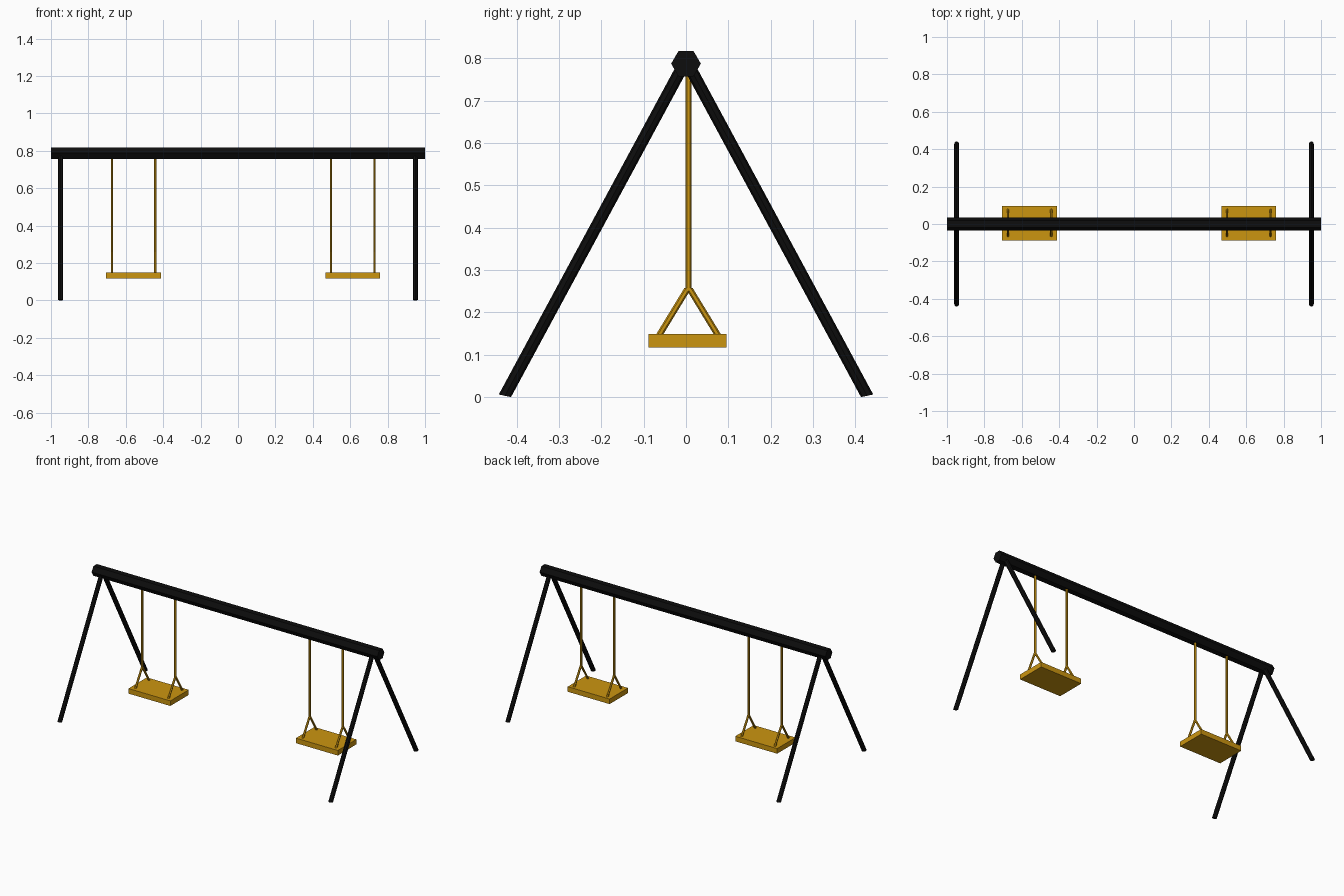
import bpy, bmesh
from math import sin, cos, tau
from mathutils import Vector

if "Cube" in bpy.data.objects:
    bpy.data.objects.remove(bpy.data.objects["Cube"])


def material(name, colour):
    m = bpy.data.materials.new(name)
    m.diffuse_color = colour
    m.use_nodes = True
    m.node_tree.nodes["Principled BSDF"].inputs["Base Color"].default_value = m.diffuse_color
    return m


BLACK = material("black paint", (0.004, 0.004, 0.004, 1))
YELLOW = material("yellow paint", (0.6, 0.3, 0.005, 1))


def bar(name, start, end, u, v, sides, mat):
    """Straight prism whose end rings are spanned by the half-axes u and v."""
    bm = bmesh.new()
    u, v = Vector(u), Vector(v)
    rings = [[bm.verts.new(Vector(p) + u * cos(tau * i / sides) + v * sin(tau * i / sides))
              for i in range(sides)] for p in (start, end)]
    for i in range(sides):
        j = (i + 1) % sides
        bm.faces.new((rings[0][i], rings[0][j], rings[1][j], rings[1][i]))
    for ring in rings:
        bm.faces.new(ring)
    finish(bm, name, mat)


def box(name, lo, hi, mat):
    bm = bmesh.new()
    lo, hi = Vector(lo), Vector(hi)
    bmesh.ops.create_cube(bm, size=1)
    for vert in bm.verts:
        vert.co = (lo + hi) / 2 + vert.co * (hi - lo)
    finish(bm, name, mat)


def finish(bm, name, mat):
    bmesh.ops.recalc_face_normals(bm, faces=bm.faces)
    mesh = bpy.data.meshes.new(name)
    bm.to_mesh(mesh)
    bm.free()
    mesh.materials.append(mat)
    bpy.context.collection.objects.link(bpy.data.objects.new(name, mesh))


# Hexagonal top beam
bar("top_beam", (-1, 0, 0.787), (1, 0, 0.787), (0, 0.035, 0), (0, 0, 0.035), 6, BLACK)

# Splayed legs at both ends
for x, end in ((-0.948, "left"), (0.948, "right")):
    for s, face in ((-1, "front"), (1, "back")):
        bar(f"{end}_{face}_leg", (x, s * 0.4275, 0.003), (x, s * 0.008, 0.78),
            (0, s * 0.0145, 0.003), (0.0135, 0, 0), 8, BLACK)

# Swings: seat, two hanging rods, and a forked hanger under each rod
for x, side in ((-0.5585, "left"), (0.614, "right")):
    box(f"{side}_seat", (x - 0.1465, -0.088, 0.117), (x + 0.1465, 0.096, 0.149), YELLOW)
    for s, edge in ((-1, "outer" if x < 0 else "inner"), (1, "inner" if x < 0 else "outer")):
        rx = x + s * 0.116
        bar(f"{side}_{edge}_rod", (rx, 0.006, 0.25), (rx, 0.006, 0.775),
            (0, 0.0075, 0), (0.0065, 0, 0), 6, YELLOW)
        for t, face in ((-1, "front"), (1, "back")):
            bar(f"{side}_{edge}_{face}_fork", (rx, 0.006 + t * 0.073, 0.14),
                (rx, 0.006 + t * 0.001, 0.258), (0, 0.0085, 0), (0.0065, 0, 0), 6, YELLOW)
